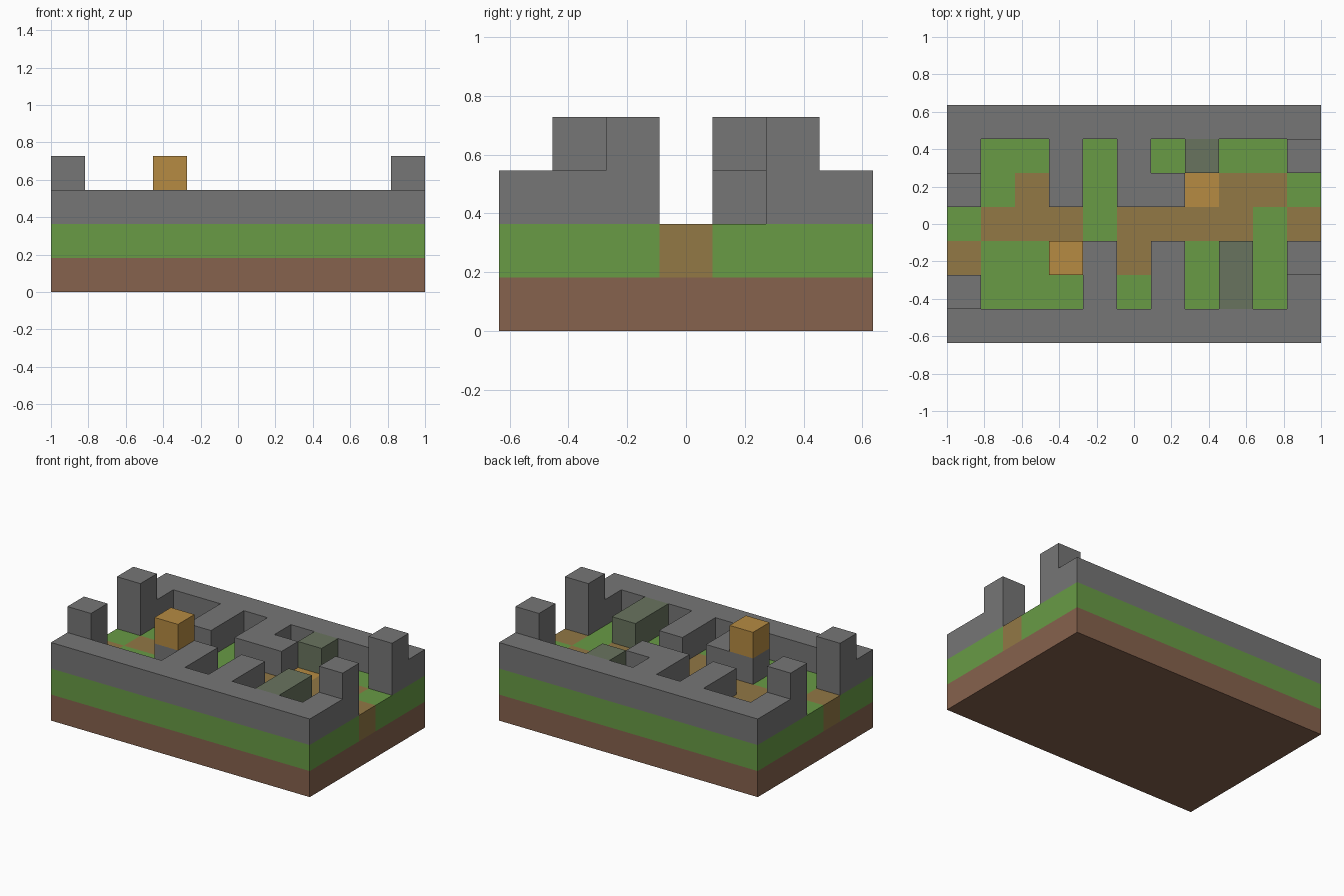
import bpy
import bmesh
from mathutils import Vector

if "Cube" in bpy.data.objects:
    bpy.data.objects.remove(bpy.data.objects["Cube"], do_unlink=True)

# Block layers from bottom to top; rows run from back to front
COLS, ROWS = 11, 7
UNIT = 2 / COLS
LAYERS = [
    ["d" * COLS] * ROWS,
    ["ggggggggggg",
     "ggggggggggg",
     "ggpggggoppg",
     "gpppgppppgp",
     "pggggpggggg",
     "ggggggggggg",
     "ggggggggggg"],
    ["sssssssssss",
     "s..s.s.m..s",
     "s..s.ss....",
     "...........",
     "...ss.s.m.s",
     "s...s.s.m.s",
     "sssssssssss"],
    ["...........",
     "..........s",
     "s..........",
     "...........",
     "...o......s",
     "s..........",
     "..........."],
]

# Part names and colours, in 8-bit display values
PARTS = {
    "d": ("dirt_base", "dirt brown", (134, 98, 77)),
    "g": ("grass_ground", "grass green", (104, 155, 69)),
    "p": ("path_ground", "path tan", (146, 120, 69)),
    "s": ("stone_walls", "stone grey", (118, 118, 118)),
    "m": ("mossy_walls", "mossy stone", (105, 116, 95)),
    "o": ("plank_blocks", "plank gold", (182, 139, 66)),
}
AXES = [Vector((1, 0, 0)), Vector((0, 1, 0)), Vector((0, 0, 1))]


def to_linear(value):
    c = value / 255
    return c / 12.92 if c <= 0.04045 else ((c + 0.055) / 1.055) ** 2.4


def make_material(name, rgb):
    colour = [to_linear(v) for v in rgb] + [1]
    mat = bpy.data.materials.new(name)
    mat.use_nodes = True
    mat.diffuse_color = colour
    bsdf = mat.node_tree.nodes["Principled BSDF"]
    bsdf.inputs["Base Color"].default_value = colour
    bsdf.inputs["Roughness"].default_value = 0.9
    return mat


# Filled cells keyed by grid position
cells = {}
for k, layer in enumerate(LAYERS):
    for r, row in enumerate(layer):
        for i, kind in enumerate(row):
            if kind != ".":
                cells[i, ROWS - 1 - r, k] = kind


def add_exposed_faces(bm, cell):
    """Add the sides of one block that touch no other block."""
    centre = Vector(cell) + Vector((0.5 - COLS / 2, 0.5 - ROWS / 2, 0.5))
    for a, axis in enumerate(AXES):
        u, v = AXES[(a + 1) % 3], AXES[(a + 2) % 3]
        for side in (-1, 1):
            neighbour = list(cell)
            neighbour[a] += side
            if tuple(neighbour) in cells:
                continue
            corners = [(-1, -1), (1, -1), (1, 1), (-1, 1)][::side]
            bm.faces.new([
                bm.verts.new((centre + (axis * side + u * p + v * q) / 2) * UNIT)
                for p, q in corners])


# One object for each kind of block
for kind, (part, colour_name, rgb) in PARTS.items():
    bm = bmesh.new()
    for cell, found in cells.items():
        if found == kind:
            add_exposed_faces(bm, cell)
    bmesh.ops.remove_doubles(bm, verts=bm.verts, dist=0.001)
    mesh = bpy.data.meshes.new(part)
    bm.to_mesh(mesh)
    bm.free()
    mesh.materials.append(make_material(colour_name, rgb))
    bpy.context.collection.objects.link(bpy.data.objects.new(part, mesh))
